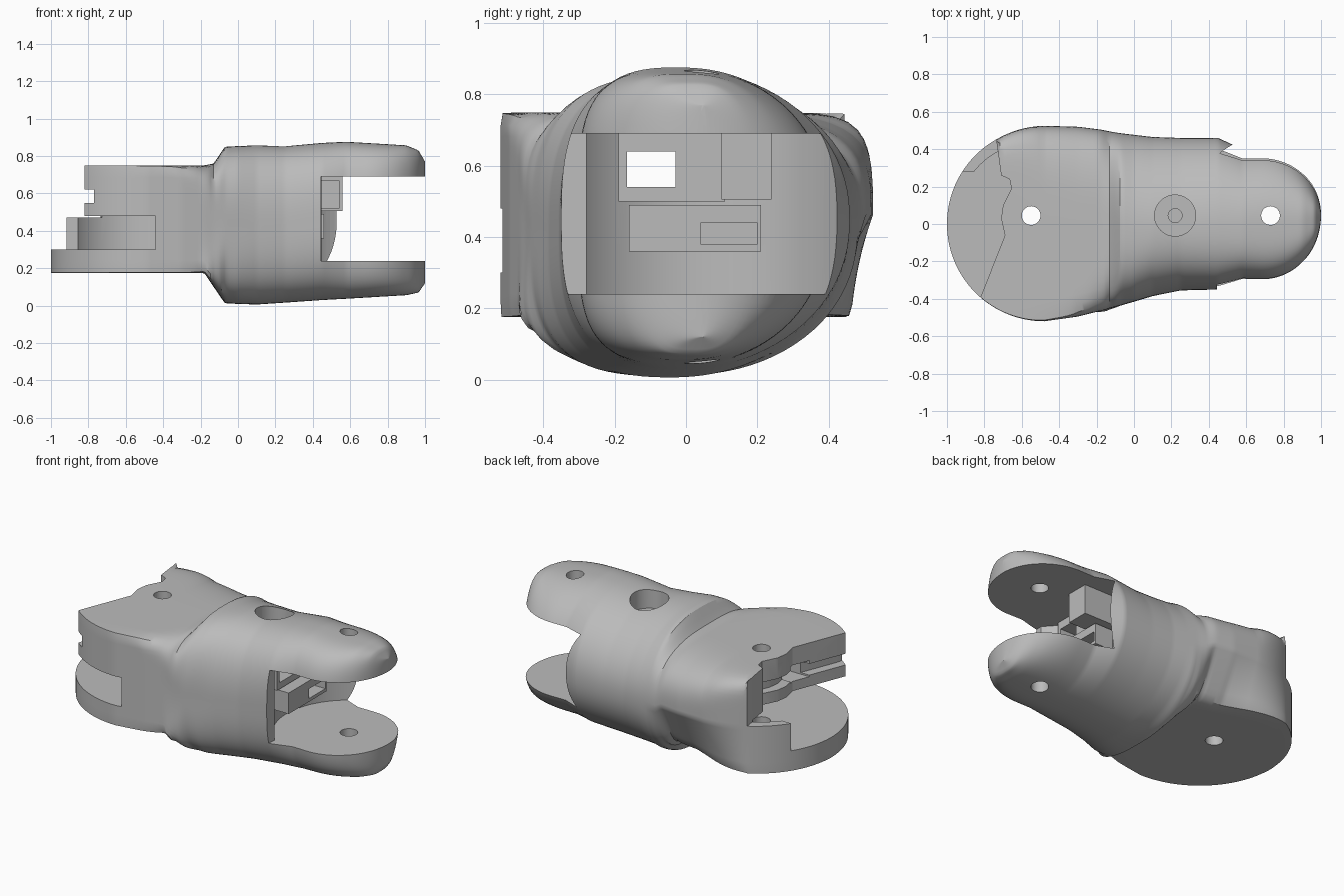
import bpy, bmesh
from math import cos, sin, pi, sqrt
from mathutils import Vector

if "Cube" in bpy.data.objects:
    bpy.data.objects.remove(bpy.data.objects["Cube"])

grey = bpy.data.materials.new("light grey")
grey.use_nodes = True
grey.diffuse_color = (0.5, 0.5, 0.5, 1)
grey.node_tree.nodes["Principled BSDF"].inputs["Base Color"].default_value = grey.diffuse_color


def make(name, bm):
    bmesh.ops.recalc_face_normals(bm, faces=bm.faces)
    mesh = bpy.data.meshes.new(name)
    bm.to_mesh(mesh)
    bm.free()
    obj = bpy.data.objects.new(name, mesh)
    bpy.context.collection.objects.link(obj)
    mesh.materials.append(grey)
    return obj


def prism(name, outline, z0, z1):
    """Upright block with the given plan outline."""
    bm = bmesh.new()
    face = bm.faces.new([bm.verts.new((x, y, z0)) for x, y in outline])
    top = bmesh.ops.extrude_face_region(bm, geom=[face])["geom"]
    bmesh.ops.translate(bm, vec=(0, 0, z1 - z0), verts=[g for g in top if isinstance(g, bmesh.types.BMVert)])
    return make(name, bm)


def box(name, x0, x1, y0, y1, z0, z1):
    return prism(name, [(x0, y0), (x1, y0), (x1, y1), (x0, y1)], z0, z1)


def disc(name, x, y, r, z0, z1, n=48):
    return prism(name, [(x + r * cos(2 * pi * i / n), y + r * sin(2 * pi * i / n)) for i in range(n)], z0, z1)


def combine(target, tool, operation="DIFFERENCE"):
    mod = target.modifiers.new(tool.name, "BOOLEAN")
    mod.operation, mod.object, mod.solver = operation, tool, "EXACT"
    bpy.context.view_layer.objects.active = target
    bpy.ops.object.modifier_apply(modifier=mod.name)
    bpy.data.objects.remove(tool)


# Cross-section keys: x, y min, y max, z min, z max,
# then squareness at front top, front bottom, back top, back bottom
KEYS = [
    (-1, -.52, .52, .175, .75, 200, 200, 200, 200),
    (-.74, -.52, .52, .175, .75, 200, 200, 200, 200),
    (-.72, -.52, .52, .175, .75, 200, 200, 9, 60),
    (-.48, -.52, .525, .175, .75, 60, 200, 4, 30),
    (-.3, -.495, .52, .175, .75, 14, 80, 3.2, 20),
    (-.18, -.465, .505, .175, .75, 6, 20, 3, 12),
    (-.13, -.45, .495, .1, .76, 3.6, 6, 2.7, 4),
    (-.07, -.435, .485, .012, .85, 2.5, 2.9, 2.35, 2.4),
    (.1, -.385, .465, .006, .857, 2.2, 2.5, 2.2, 2.2),
    (.25, -.355, .46, .016, .852, 2.2, 2.4, 2.2, 2.2),
    (.45, -.35, .46, .03, .87, 2.3, 2.3, 2.3, 2.3),
    (.58, -.3, .4, .037, .876, 2.5, 2.5, 2.5, 2.5),
    (.9, -.3, .4, .056, .857, 2.8, 2.8, 2.8, 2.8),
    (.965, -.3, .4, .07, .83, 3.2, 3.2, 3.2, 3.2),
    (1, -.3, .4, .12, .77, 4, 4, 4, 4),
]
DISC_X, DISC_R, BACK_X, TIP_X, TIP_R = -.48, .52, -.73, .68, .32


def clamp(v):
    return min(max(v, 0), 1)


def section(x):
    """Interpolate the keys; undercut the base at the back, lean the crown to the front."""
    for a, b in zip(KEYS, KEYS[1:]):
        if x <= b[0]:
            t = (x - a[0]) / (b[0] - a[0])
            y0, y1, z0, z1, ft, fb, bt, bb = [p + (q - p) * t for p, q in zip(a[1:], b[1:])]
            break
    end = max(clamp((DISC_X - x) / DISC_R), clamp((x - TIP_X) / TIP_R))
    k = max(sqrt(1 - end * end), .03)
    cy, cz, hy, hz = (y0 + y1) / 2, (z0 + z1) / 2, (y1 - y0) / 2 * k, (z1 - z0) / 2
    undercut = .3 * clamp((x - BACK_X) / .4) * clamp((-.05 - x) / .13)
    lean = -.08 * clamp((x + .2) / .2) * k
    ring, count = [], 96
    for i in range(count):
        c, s = cos(2 * pi * i / count), sin(2 * pi * i / count)
        n = (bt if s > 0 else bb) if c > 0 else (ft if s > 0 else fb)
        r = (abs(c) ** n + abs(s) ** n) ** (-1 / n)
        u, v = r * c, r * s
        if u > 0 and v < 0:
            u *= 1 + undercut * v
        ring.append(Vector((x, cy + hy * u + lean * v * v, cz + hz * v)))
    return ring


# Main shell: round base, oval waist and two rounded prongs in one loft
steps = [DISC_X - DISC_R * cos(pi / 2 * i / 30) for i in range(30)]
steps += [DISC_X + (TIP_X - DISC_X) * i / 80 for i in range(80)]
steps += [TIP_X + TIP_R * sin(pi / 2 * i / 24) for i in range(25)]
bm = bmesh.new()
rings = [[bm.verts.new(p) for p in section(min(x, 1.0))] for x in steps]
for a, b in zip(rings, rings[1:]):
    for i in range(len(a)):
        j = (i + 1) % len(a)
        bm.faces.new((a[i], a[j], b[j], b[i]))
bm.faces.new(rings[0])
bm.faces.new(rings[-1])
shell = make("limb_shell", bm)

# Fork opening between the prongs
AXIS_Y = .045
combine(shell, disc("fork_round", .73, AXIS_Y, .43, .24, .69, 96))
combine(shell, prism("fork_gap", [(.42, -.7), (1.2, -.7), (1.2, .7), (.51, .7)], .24, .69))

# Round joint cavity in the base, open to the front
combine(shell, disc("cavity", -.55, AXIS_Y, .385, .3, .48, 64))
combine(shell, prism("cavity_mouth", [(-.44, -.7), (-.44, 0), (-.86, .28), (-1.2, .28), (-1.2, -.7)], .3, .48))

# Cut-back edge of the upper plate, with a groove along it
EDGE = [(-.735, .7), (-.735, .44), (-.71, .26), (-.665, .24), (-.655, .19), (-.70, .1),
        (-.71, .03), (-.69, -.06), (-.82, -.39), (-.9, -.7)]
combine(shell, prism("plate_edge", EDGE + [(-1.2, -.7), (-1.2, .7)], .47, .9))
groove = [(x + .06, y) for x, y in EDGE[2:]] + [(-1.2, -.7), (-1.2, .26)]
combine(shell, prism("plate_groove", groove, .55, .62))

# Inner frame, stop block and bracket at the back of the fork
combine(shell, box("frame", .25, .4, -.19, .11, .5, .72), "UNION")
combine(shell, box("stop_block", .25, .56, .1, .24, .505, .73), "UNION")
combine(shell, box("stop_pocket", .44, .54, .05, .22, .52, .67))
combine(shell, box("bracket", .25, .46, -.16, .21, .36, .49), "UNION")
combine(shell, box("bracket_slot", .36, .6, .04, .2, .38, .44))
combine(shell, box("cable_passage", -.9, .7, -.165, -.03, .54, .64))

# Pin holes and the counterbore on top
combine(shell, disc("base_pin_hole", -.55, AXIS_Y, .05, -.1, 1))
combine(shell, disc("prong_pin_hole", .73, AXIS_Y, .05, -.1, 1))
combine(shell, disc("counterbore", .22, AXIS_Y, .11, .74, 1))
combine(shell, disc("screw_hole", .22, AXIS_Y, .037, .71, .8))

bpy.ops.object.select_all(action="DESELECT")
shell.select_set(True)
bpy.context.view_layer.objects.active = shell
bpy.ops.object.shade_smooth_by_angle(angle=.55)
